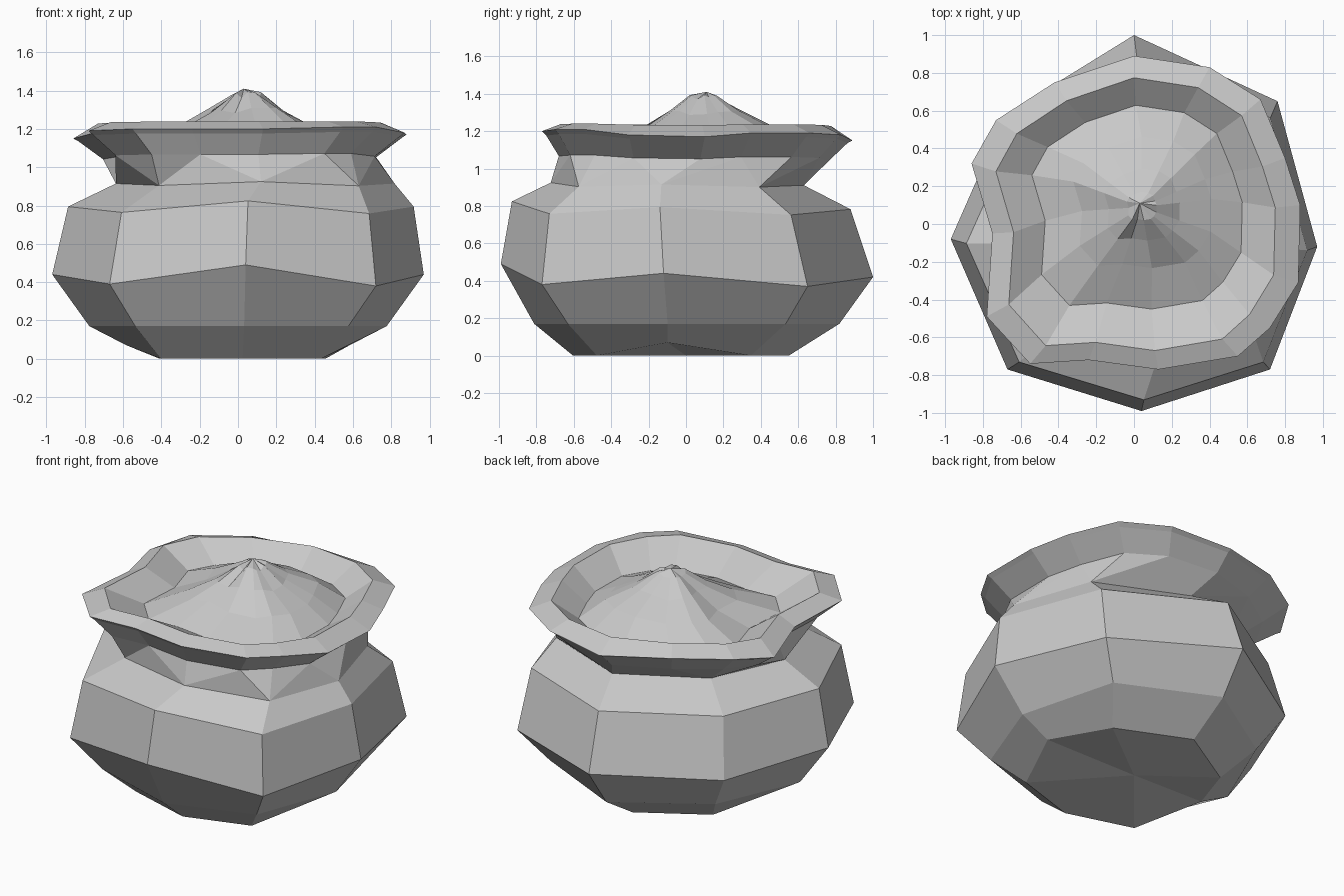
import bpy
import random
from mathutils import Vector

random.seed(4)
if "Cube" in bpy.data.objects:
    bpy.data.objects.remove(bpy.data.objects["Cube"], do_unlink=True)

cloth = bpy.data.materials.new("pale_grey")
cloth.use_nodes = True
GREY = (0.58, 0.58, 0.58, 1)
cloth.diffuse_color = GREY
cloth.node_tree.nodes["Principled BSDF"].inputs["Base Color"].default_value = GREY


class Part:
    """Collects rings of points and the faces that join them."""

    def __init__(self):
        self.verts, self.faces = [], []

    def ring(self, points):
        start = len(self.verts)
        self.verts += [tuple(p) for p in points]
        return list(range(start, len(self.verts)))

    def bridge(self, low, high):
        n = len(low)
        for i in range(n):
            j = (i + 1) % n
            self.faces.append((low[i], low[j], high[j], high[i]))

    def bridge_double(self, low, high):
        # join a ring to one with twice as many points
        n = len(low)
        for i in range(n):
            j = (i + 1) % n
            a, b, c = high[2 * i], high[2 * i + 1], high[2 * j]
            self.faces += [(low[i], b, a), (low[i], low[j], b), (low[j], c, b)]

    def cap(self, ring, point, up=True):
        centre = self.ring([point])[0]
        for i, a in enumerate(ring):
            b = ring[(i + 1) % len(ring)]
            self.faces.append((a, b, centre) if up else (b, a, centre))

    def build(self, name):
        mesh = bpy.data.meshes.new(name)
        mesh.from_pydata(self.verts, [], self.faces)
        mesh.materials.append(cloth)
        mesh.update()
        obj = bpy.data.objects.new(name, mesh)
        bpy.context.collection.objects.link(obj)
        return obj


def scaled(points, sx, sy, z, dx=0.0, dy=0.0, wave=0.0):
    """Scaled copy of a ring; wave keeps part of the height variation."""
    mean = sum(p[2] for p in points) / len(points)
    return [Vector((p[0] * sx + dx, p[1] * sy + dy, z + (p[2] - mean) * wave))
            for p in points]


# Widest ring of the belly, anticlockwise from the front
belly = [(.04, -.99, .49), (.72, -.77, .38), (.97, -.12, .44), (.76, .65, .37),
         (0, 1, .42), (-.68, .58, .4), (-.97, -.08, .44), (-.67, -.77, .39)]

# Outer edge of the mouth, anticlockwise from the front
rim = [(.13, -.77, 1.2), (.55, -.7, 1.21), (.72, -.55, 1.21), (.87, -.31, 1.18),
       (.88, .1, 1.17), (.8, .35, 1.19), (.67, .66, 1.19), (.4, .83, 1.18),
       (0, .89, 1.15), (-.42, .75, 1.19), (-.73, .55, 1.19), (-.86, .32, 1.15),
       (-.75, -.05, 1.18), (-.78, -.49, 1.19), (-.55, -.74, 1.2), (-.24, -.72, 1.2)]

# Sack: base, belly, shoulder, pinched neck
sack = Part()
base_points = scaled(belly, .6, .58, 0, 0, -.03)
for side in (2, 6):
    base_points[side].z = .07
base = sack.ring(base_points)
sack.cap(base, (0, 0, 0), up=False)
body_rings = [
    base,
    sack.ring(scaled(belly, .8, .82, .17)),
    sack.ring(belly),
    sack.ring(scaled(belly, .93, .91, .78, .015, -.03, wave=.6)),
    sack.ring(scaled(belly, .75, .68, .91, .09, -.05, wave=.2)),
]
for low, high in zip(body_rings, body_rings[1:]):
    sack.bridge(low, high)

# Flared mouth: throat, lip underside, lip edge, crest, inner slope
inner = scaled(rim, .64, .65, 1.12, .01, .05)
mouth_rings = [
    sack.ring(scaled(rim, .82, .87, 1.06, 0, -.01, wave=.5)),
    sack.ring(scaled(rim, .97, .97, 1.165, wave=.8)),
    sack.ring(rim),
    sack.ring(scaled(rim, .85, .87, 1.235, wave=.2)),
    sack.ring(inner),
]
sack.bridge_double(body_rings[-1], mouth_rings[0])
for low, high in zip(mouth_rings, mouth_rings[1:]):
    sack.bridge(low, high)
sack.build("sack")

# Lumpy heap of filling rising to a peak
heap = Part()
previous = heap.ring(inner)
for scale, height in ((.42, 1.22), (.23, 1.3), (.09, 1.38)):
    points = scaled(rim, scale, scale, height, .04, .09)
    for p in points:
        p.z += random.uniform(-.02, .015)
    current = heap.ring(points)
    heap.bridge(previous, current)
    previous = current
heap.cap(previous, (.03, .11, 1.41))
heap.build("filling")
